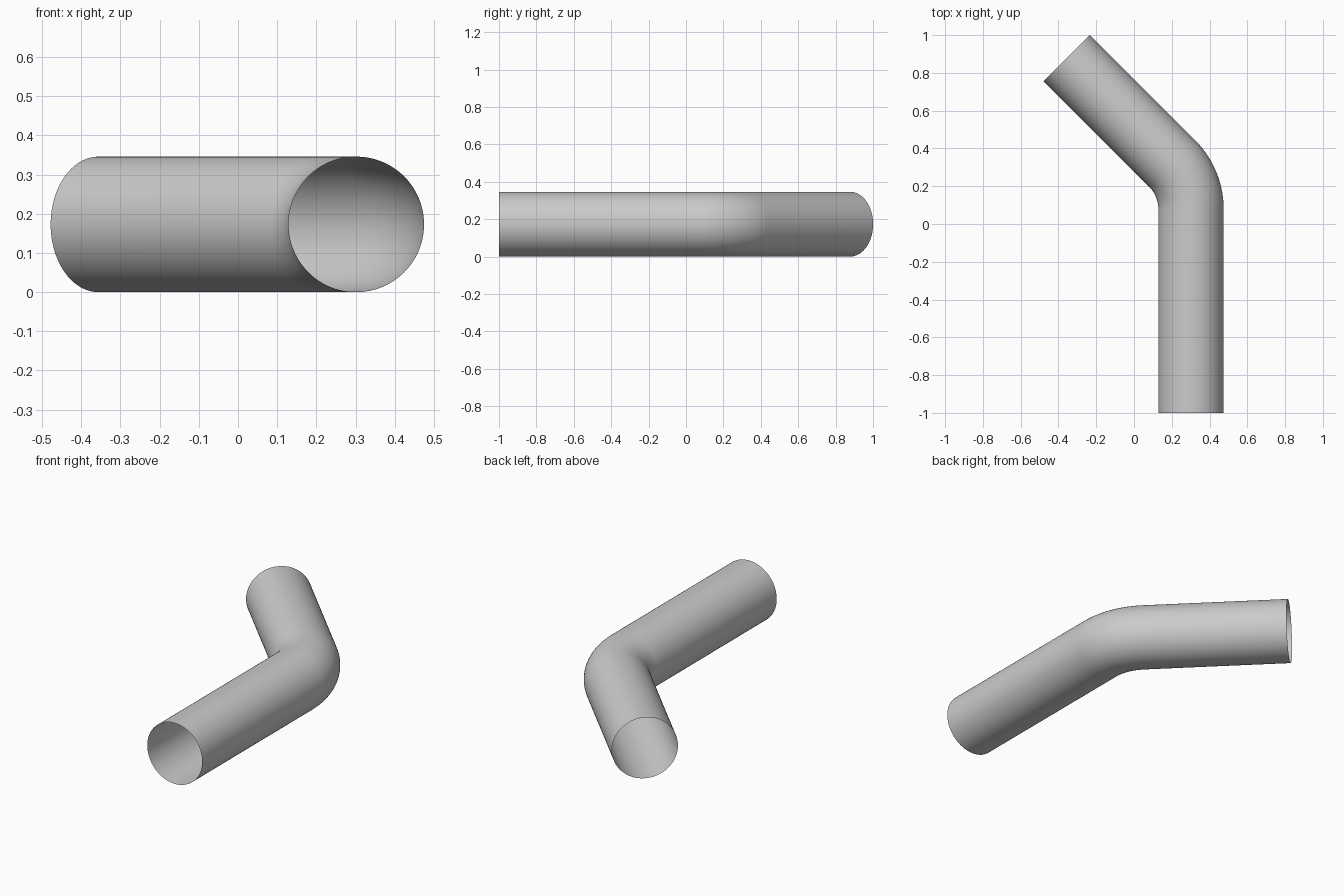
import bpy
import bmesh
from math import radians, sin, cos, tau
from mathutils import Matrix, Vector

cube = bpy.data.objects.get("Cube")
if cube:
    bpy.data.objects.remove(cube, do_unlink=True)

RADIUS = 0.173
BEND_RADIUS = 2 * RADIUS
BEND_ANGLE = radians(45)
SIDES, BEND_STEPS = 96, 24
AXIS_X, BEND_START = 0.302, 0.077
END = Vector((-0.356, 0.878, RADIUS))

# Plain grey pipe colour
grey = bpy.data.materials.new("pipe grey")
grey.use_nodes = True
colour = (0.6, 0.6, 0.6, 1)
grey.diffuse_color = colour
grey.node_tree.nodes["Principled BSDF"].inputs["Base Color"].default_value = colour

# Centre line: straight run, circular elbow, straight run
stations = [(Vector((AXIS_X, -1, RADIUS)), 0)]
pivot = Vector((AXIS_X - BEND_RADIUS, BEND_START, RADIUS))
for i in range(BEND_STEPS + 1):
    a = BEND_ANGLE * i / BEND_STEPS
    stations.append((pivot + BEND_RADIUS * Vector((cos(a), sin(a), 0)), a))
stations.append((END, BEND_ANGLE))

# Sweep one ring of vertices along the centre line, leaving both ends open
bm = bmesh.new()
rings = []
for centre, angle in stations:
    turn = Matrix.Rotation(angle, 3, 'Z')
    rings.append([bm.verts.new(centre + turn @ Vector((RADIUS * cos(tau * k / SIDES), 0,
                                                       RADIUS * sin(tau * k / SIDES))))
                  for k in range(SIDES)])
for near, far in zip(rings, rings[1:]):
    for k in range(SIDES):
        n = (k + 1) % SIDES
        bm.faces.new((near[k], far[k], far[n], near[n]))

mesh = bpy.data.meshes.new("bent_pipe")
bm.to_mesh(mesh)
bm.free()
mesh.materials.append(grey)
pipe = bpy.data.objects.new("bent_pipe", mesh)
bpy.context.collection.objects.link(pipe)

# Smooth shading
bpy.ops.object.select_all(action='DESELECT')
pipe.select_set(True)
bpy.context.view_layer.objects.active = pipe
bpy.ops.object.shade_smooth_by_angle(angle=radians(30))
